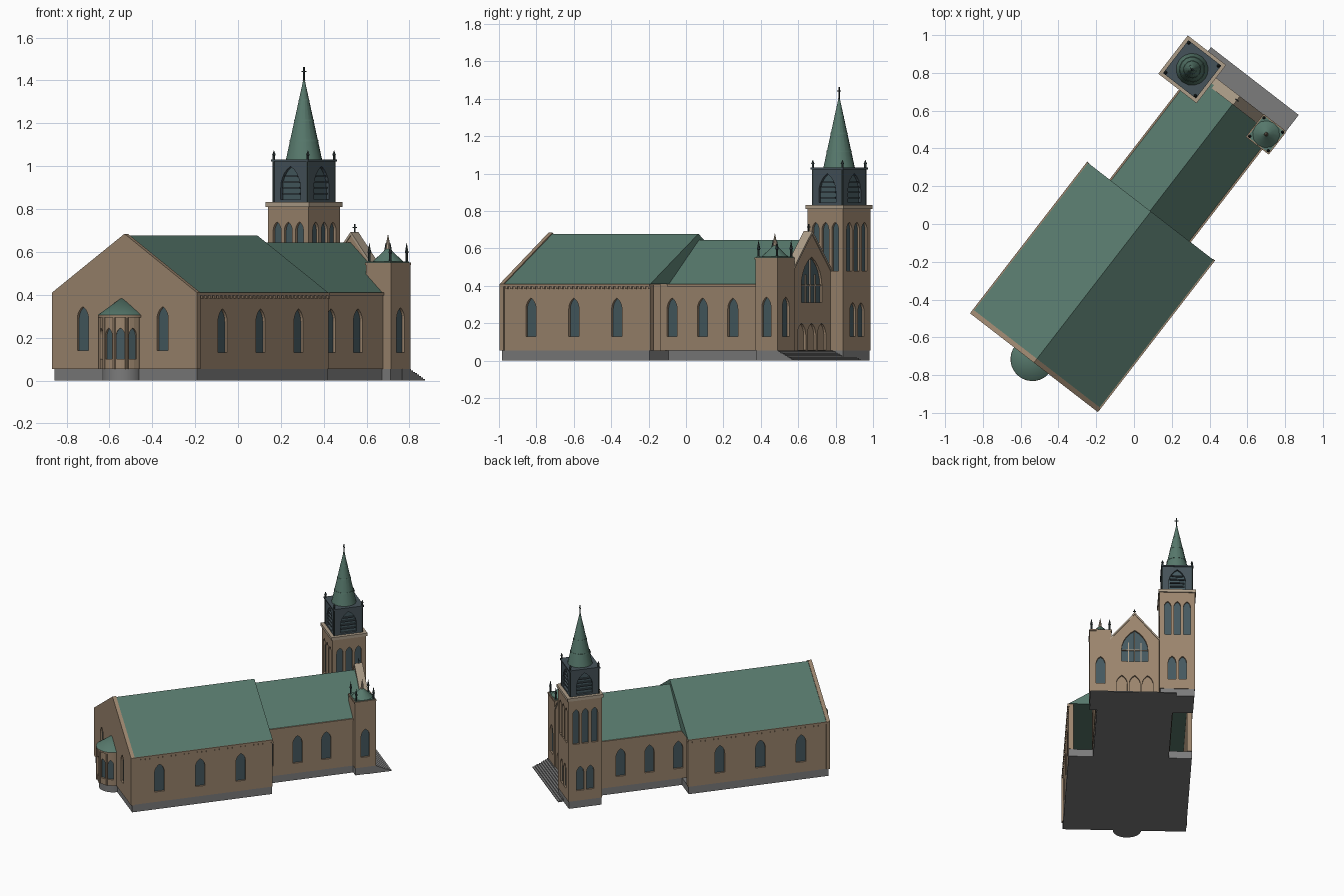
import bpy, bmesh, math
from mathutils import Matrix, Vector

cube = bpy.data.objects.get("Cube")
if cube:
    bpy.data.objects.remove(cube)

TURN = Matrix.Rotation(math.radians(-37.7), 4, 'Z')   # the building stands diagonally


def material(name, r, g, b):
    m = bpy.data.materials.new(name)
    m.use_nodes = True
    m.diffuse_color = (r, g, b, 1)
    m.node_tree.nodes["Principled BSDF"].inputs["Base Color"].default_value = (r, g, b, 1)
    return m


STONE = material("tan stone", .33, .235, .155)
TRIM = material("pale stone", .42, .34, .25)
ROOF = material("green roof", .095, .19, .15)
SLATE = material("dark slate", .06, .085, .1)
GLASS = material("blue grey glass", .06, .1, .115)
IRON = material("dark iron", .03, .045, .045)
BASE = material("grey plinth", .2, .2, .2)


def finish(name, bm, mat, smooth=False):
    bmesh.ops.recalc_face_normals(bm, faces=bm.faces)
    bm.transform(TURN)
    me = bpy.data.meshes.new(name)
    bm.to_mesh(me)
    bm.free()
    me.materials.append(mat)
    me.materials.append(GLASS)
    if smooth:
        me.polygons.foreach_set("use_smooth", [True] * len(me.polygons))
        me.set_sharp_from_angle(angle=math.radians(35))
    ob = bpy.data.objects.new(name, me)
    bpy.context.scene.collection.objects.link(ob)
    return ob


def add_box(bm, x0, x1, y0, y1, z0, z1):
    mat = Matrix.Translation(((x0 + x1) / 2, (y0 + y1) / 2, (z0 + z1) / 2))
    mat = mat @ Matrix.Diagonal((x1 - x0, y1 - y0, z1 - z0, 1))
    bmesh.ops.create_cube(bm, size=1, matrix=mat)


def box(name, mat, *dims):
    bm = bmesh.new()
    add_box(bm, *dims)
    return finish(name, bm, mat)


def block(name, mat, cx, cy, half, z0, z1):
    return box(name, mat, cx - half, cx + half, cy - half, cy + half, z0, z1)


def add_prism(bm, pts, place, d0, d1, back=0):
    """Extrude an upright (across, height) outline from depth d0 (back) to d1 (front)."""
    rings = [[bm.verts.new(place @ Vector((u, d, z))) for u, z in pts] for d in (d0, d1)]
    bm.faces.new(rings[0]).material_index = back
    bm.faces.new(rings[1])
    for i in range(len(pts)):
        j = (i + 1) % len(pts)
        bm.faces.new((rings[0][i], rings[0][j], rings[1][j], rings[1][i]))


def prism(name, mat, pts, y0, y1):
    bm = bmesh.new()
    add_prism(bm, pts, Matrix(), y0, y1)
    return finish(name, bm, mat)


def lathe(name, mat, profile, cx, cy, seg=16, smooth=True):
    bm = bmesh.new()
    vs = [bm.verts.new((cx + r, cy, z)) for r, z in profile]
    for a, b in zip(vs, vs[1:]):
        bm.edges.new((a, b))
    bmesh.ops.spin(bm, geom=bm.verts[:] + bm.edges[:], cent=(cx, cy, 0), axis=(0, 0, 1),
                   angle=math.tau, steps=seg, use_duplicate=False)
    bmesh.ops.remove_doubles(bm, verts=bm.verts, dist=1e-5)
    return finish(name, bm, mat, smooth)


def arch(w, z0, z1):
    """Pointed arch outline of width w."""
    spring = z1 - .866 * w
    arc = [(w * math.cos(math.pi * i / 15) - w / 2, spring + w * math.sin(math.pi * i / 15))
           for i in range(6)]
    return [(-w / 2, z0), (w / 2, z0)] + arc[:5] + [arc[5]] + [(-u, z) for u, z in arc[:5][::-1]]


def cut(ob, openings, depth=.014):
    """Recess arched openings: (x, y, outward angle in degrees, width, z0, z1, back material)."""
    bm = bmesh.new()
    for x, y, ang, w, z0, z1, back in openings:
        place = Matrix.Translation((x, y, 0)) @ Matrix.Rotation(math.radians(ang - 90), 4, 'Z')
        add_prism(bm, arch(w, z0, z1), place, -depth, .02, back)
    cutter = finish("window_cutter", bm, STONE)
    cutter.hide_render = True
    mod = ob.modifiers.new("openings", 'BOOLEAN')
    mod.operation, mod.solver, mod.object = 'DIFFERENCE', 'EXACT', cutter
    dg = bpy.context.evaluated_depsgraph_get()
    me = bpy.data.meshes.new_from_object(ob.evaluated_get(dg))
    ob.modifiers.clear()
    ob.data = me
    bpy.data.objects.remove(cutter)


def pinnacle(name, x, y, z, h, r):
    lathe(name, IRON, [(0, z), (r, z), (r, z + h * .45), (r * 1.6, z + h * .5),
                       (r * 1.2, z + h * .6), (0, z + h)], x, y, 6, False)


def cross(name, x, y, z, h):
    t = h * .05
    bm = bmesh.new()
    add_box(bm, x - t, x + t, y - t, y + t, z, z + h)
    add_box(bm, x - h * .22, x + h * .22, y - t, y + t, z + h * .62, z + h * .62 + 2 * t)
    finish(name, bm, IRON)


PL, EAVE = .055, .41      # plinth top and eaves height

# Main hall: open at the back beside the nave
HX, HW, H0, H1 = .03, .428, -.905, .107
box("hall_plinth", BASE, HX - .42, HX + .42, H0 + .01, H1 - .005, 0, PL)
for side, label in ((-1, "right"), (1, "left")):
    xs = sorted((HX + side * (HW - .008), HX + side * (HW - .04)))
    wall = box("hall_wall_" + label, STONE, *xs, H0 + .025, H1, PL, EAVE - .002)
    cut(wall, [(HX + side * (HW - .008), y, 90 - 90 * side, .07, .13, .335, 1)
               for y in (-.7, -.41, -.12)])
    xe = sorted((HX + side * HW, HX + side * (HW - .015)))
    box("hall_cornice_" + label, STONE, *xe, H0 + .025, H1, EAVE - .014, EAVE)
    bm = bmesh.new()
    for i in range(32):
        y = H0 + .04 + i * .031
        add_box(bm, xe[0], xe[1], y, y + .014, EAVE - .026, EAVE - .013)
    finish("hall_dentils_" + label, bm, STONE)
gable = prism("hall_gable", STONE, [(HX - HW, PL), (HX + HW, PL), (HX + HW, EAVE),
                                   (HX, .685), (HX - HW, EAVE)], H0, H0 + .026)
cut(gable, [(HX - .01 + s * .235, H0, -90, .066, .14, .345, 1) for s in (-1, 1)])
prism("hall_roof", ROOF, [(HX - HW + .008, EAVE), (HX + HW - .008, EAVE), (HX, .678)],
      H0 + .02, H1)

# Apse on the gable end
AX, AY, AR = .012, H0 + .01, .108
lathe("apse_plinth", BASE, [(0, 0), (AR - .012, 0), (AR - .012, PL), (0, PL)], AX, AY, 32)
apse = lathe("apse_wall", STONE, [(0, PL), (AR, PL), (AR, .305), (0, .305)], AX, AY, 32, False)
spots = [math.radians(-90 + 32 * k) for k in range(-2, 3)]
cut(apse, [(AX + AR * math.cos(a), AY + AR * math.sin(a), math.degrees(a), .038, .1, .245, 1)
           for a in spots])
for i, k in enumerate((-1.5, -.5, .5, 1.5)):
    a = math.radians(-90 + 32 * k)
    lathe(f"apse_pilaster_{i}", STONE, [(0, PL), (.008, PL), (.008, .3), (0, .3)],
          AX + AR * math.cos(a), AY + AR * math.sin(a), 8)
lathe("apse_cornice", STONE, [(AR - .02, .295), (AR + .008, .295), (AR + .008, .307),
                              (AR - .02, .307)], AX, AY, 32)
lathe("apse_roof", ROOF, [(0, .305), (AR + .007, .307), (0, .39)], AX, AY, 32)

# Nave
NX, NW, N1 = .025, .272, .85
box("nave_plinth", BASE, NX - .258, NX + .258, .09, N1, 0, PL)
nave = box("nave_walls", STONE, NX - NW + .007, NX + NW - .007, .05, N1, PL, EAVE - .001)
cut(nave, [(NX + s * (NW - .007), y, 90 - 90 * s, .068, .13, .335, 1)
           for s in (-1, 1) for y in (.13, .335, .54)])
for side, label in ((-1, "right"), (1, "left")):
    xe = sorted((NX + side * NW, NX + side * (NW - .015)))
    box("nave_cornice_" + label, STONE, *xe, .1, N1 - .04, EAVE - .014, EAVE)
prism("nave_roof", ROOF, [(NX - NW + .01, EAVE), (NX + NW - .01, EAVE), (NX, .645)], .05, N1 - .01)

# Entrance facade with portals, great window and steps
FX, FY = .03, .872
facade = prism("entrance_facade", STONE, [(FX - .17, PL), (FX + .17, PL), (FX + .17, .475),
                                         (FX, .68), (FX - .17, .475)], N1 - .025, FY)
cut(facade, [(FX + k * .088, FY, 90, .074, PL + .002, .2, 0) for k in (-1, 0, 1)]
    + [(FX, FY, 90, .18, .31, .555, 1)])
for s in (-1, 1):
    prism("facade_coping", TRIM, [(FX + s * .17, .473), (FX + s * .17, .489),
                                  (FX, .694), (FX, .678)], N1 - .03, FY + .006)
bm = bmesh.new()
for k, top in ((-1, .46), (0, .54), (1, .46)):
    add_box(bm, FX + k * .042 - .003, FX + k * .042 + .003, FY - .014, FY - .006, .31, top)
add_box(bm, FX - .088, FX + .088, FY - .014, FY - .006, .4, .406)
finish("great_window_bars", bm, TRIM)
cross("facade_cross", FX, FY - .02, .68, .05)
bm = bmesh.new()
for i in range(8):
    add_box(bm, -.25, .337, .82, .885 + i * .015, PL * (7 - i) / 8, PL * (8 - i) / 8)
finish("entrance_steps", bm, BASE)


def four_corners(cx, cy, half):
    return [(cx + sx * half, cy + sy * half) for sx in (-1, 1) for sy in (-1, 1)]


def sides(cx, cy, half):
    return [(cx + half * round(math.cos(a)), cy + half * round(math.sin(a)), math.degrees(a))
            for a in (0, math.pi / 2, math.pi, -math.pi / 2)]


# Bell tower
TX, TY, TW = -.257, .836, .12
block("bell_tower_plinth", BASE, TX, TY, TW - .004, 0, PL)
tower = block("bell_tower_body", STONE, TX, TY, TW, PL, .81)
holes = []
for x, y, ang in sides(TX, TY, TW):
    tx, ty = -math.sin(math.radians(ang)), math.cos(math.radians(ang))
    holes += [(x + tx * o, y + ty * o, ang, .046, .48, .74, 1) for o in (-.066, 0, .066)]
    if ang in (90, 180):
        holes += [(x + tx * o, y + ty * o, ang, .052, .13, .31, 1) for o in (-.036, .036)]
cut(tower, holes)
block("bell_tower_cornice", TRIM, TX, TY, TW + .008, .81, .832)
belfry = block("belfry", SLATE, TX, TY, .103, .832, 1.025)
cut(belfry, [(x, y, a, .115, .845, 1.0, 1) for x, y, a in sides(TX, TY, .103)], .016)
bm = bmesh.new()
for i in range(4):
    z = .868 + i * .027
    w = .05 if i < 3 else .038
    add_box(bm, TX - w, TX + w, TY - .1, TY + .1, z, z + .008)
    add_box(bm, TX - .1, TX + .1, TY - w, TY + w, z, z + .008)
finish("belfry_louvres", bm, SLATE)
block("belfry_cornice", SLATE, TX, TY, .11, 1.022, 1.032)
for x, y in four_corners(TX, TY, .1):
    pinnacle("belfry_pinnacle", x, y, 1.03, .045, .006)
    lathe("belfry_corner_shaft", IRON, [(0, .832), (.006, .832), (.006, 1.022), (0, 1.022)],
          x, y, 6, False)
lathe("spire", ROOF, [(0, 1.03), (.085, 1.031), (.003, 1.405), (0, 1.405)], TX, TY)
for z in (1.12, 1.215, 1.31):
    r = .085 * (1.405 - z) / .374
    lathe("spire_band", ROOF, [(r - .004, z - .004), (r + .004, z - .004), (r + .002, z + .004),
                               (r - .004, z + .004)], TX, TY)
lathe("spire_ball", IRON, [(0, 1.395), (.006, 1.401), (0, 1.408)], TX, TY, 8)
cross("spire_cross", TX, TY, 1.4, .062)

# Small corner tower
SX, SY, SW = .263, .804, .074
block("small_tower_plinth", BASE, SX, SY, SW - .004, 0, PL)
turret = block("small_tower_body", STONE, SX, SY, SW, PL, .54)
cut(turret, [(x, y, a, .06, .13, .34, 1) for x, y, a in sides(SX, SY, SW)[:2]])
block("small_tower_cornice", STONE, SX, SY, SW + .003, .54, .552)
block("small_tower_deck", ROOF, SX, SY, SW - .004, .55, .556)
lathe("small_tower_roof", ROOF, [(0, .555), (.072, .556), (.035, .59), (.01, .615), (0, .615)],
      SX, SY, 12)
lathe("small_tower_finial", TRIM, [(0, .6), (.012, .605), (.009, .64), (0, .685)], SX, SY, 8)
for x, y in four_corners(SX, SY, SW - .012):
    pinnacle("small_tower_pinnacle", x, y, .55, .095, .006)
